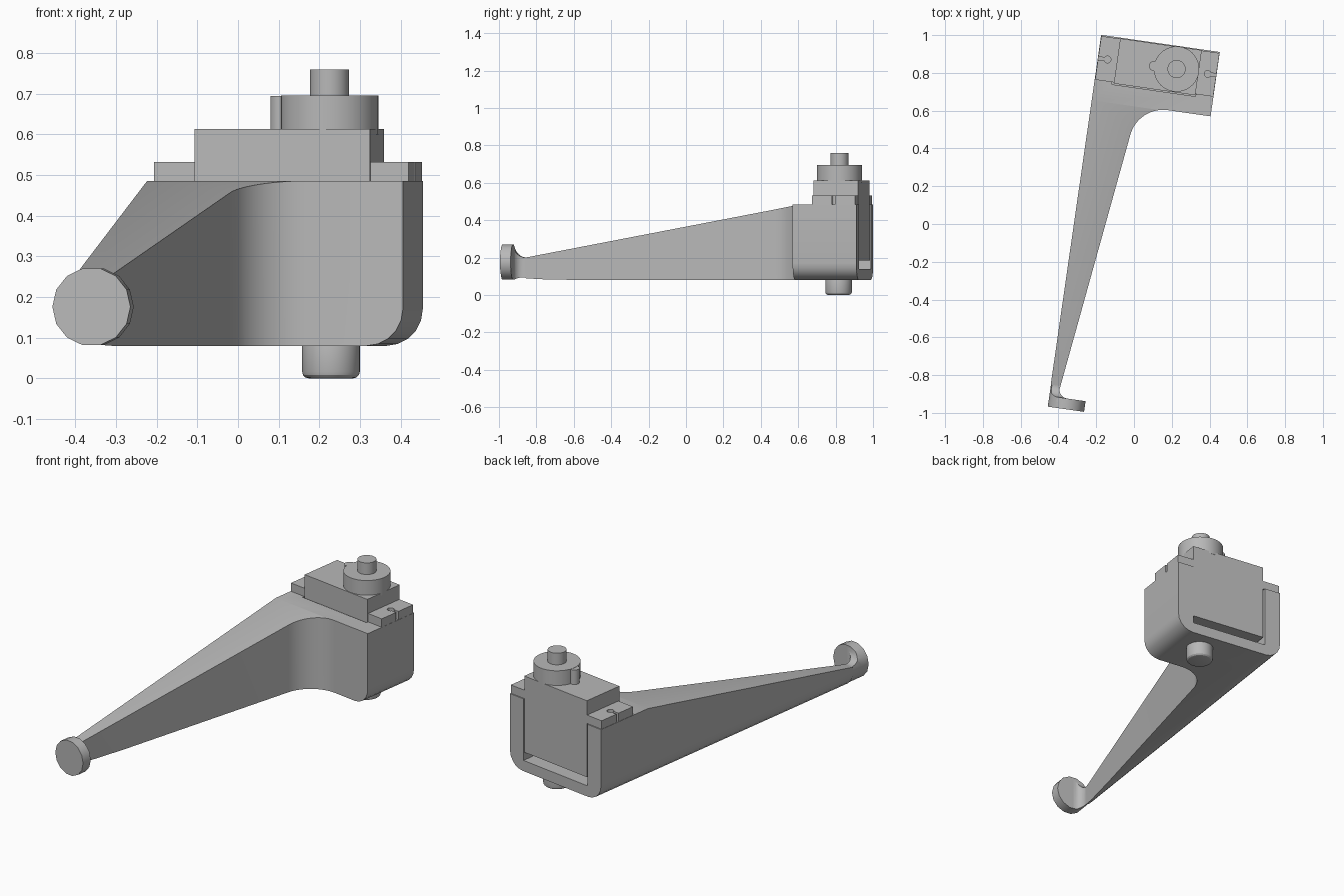
import bpy, bmesh
from math import radians, sin, cos

TURN = radians(-8.2)   # the whole bracket stands turned about z

if "Cube" in bpy.data.objects:
    bpy.data.objects.remove(bpy.data.objects["Cube"])

grey = bpy.data.materials.new("plain_grey")
grey.use_nodes = True
grey.diffuse_color = (0.48, 0.48, 0.48, 1)
grey.node_tree.nodes["Principled BSDF"].inputs["Base Color"].default_value = grey.diffuse_color


def arc(cx, cy, r, start, end, steps):
    angles = [radians(start + (end - start) * i / steps) for i in range(steps + 1)]
    return [(cx + r * cos(a), cy + r * sin(a)) for a in angles]


def circle(cx, cy, r, sides):
    return arc(cx, cy, r, 0, 360, sides)[:-1]


def rect(x0, x1, y0, y1):
    return [(x0, y0), (x1, y0), (x1, y1), (x0, y1)]


def prism(name, points, axis, low, high):
    """Extrude a flat outline along one axis."""
    place = {"x": lambda p, t: (t, p[0], p[1]),
             "y": lambda p, t: (p[0], t, p[1]),
             "z": lambda p, t: (p[0], p[1], t)}[axis]
    bm = bmesh.new()
    ends = [[bm.verts.new(place(p, t)) for p in points] for t in (low, high)]
    for ring in ends:
        bm.faces.new(ring)
    for i in range(len(points)):
        j = (i + 1) % len(points)
        bm.faces.new((ends[0][i], ends[0][j], ends[1][j], ends[1][i]))
    bmesh.ops.recalc_face_normals(bm, faces=bm.faces)
    mesh = bpy.data.meshes.new(name)
    bm.to_mesh(mesh)
    bm.free()
    obj = bpy.data.objects.new(name, mesh)
    bpy.context.collection.objects.link(obj)
    mesh.materials.append(grey)
    return obj


def activate(obj):
    bpy.ops.object.select_all(action="DESELECT")
    obj.select_set(True)
    bpy.context.view_layer.objects.active = obj


def combine(obj, operation, *tools):
    activate(obj)
    for tool in tools:
        mod = obj.modifiers.new("shape", "BOOLEAN")
        mod.operation, mod.object, mod.solver = operation, tool, "EXACT"
        bpy.ops.object.modifier_apply(modifier=mod.name)
        bpy.data.objects.remove(tool)
    return obj


# Plan and side outlines shared by the arm and its tip
plan = ([(-.33, .966), (-.33, -.99), (-.22, -.99)]
        + arc(-.22, -.92, .045, 270, 180, 6)
        + arc(.092, .442, .18, 172.7, 90, 16)
        + [(.33, .622), (.33, .966)])
side = ([(1.1, .03), (-.99, .03), (-.99, .26)]
        + arc(-.905, .26, .06, 180, 270, 6)
        + [(.617, .485), (1.1, .485)])
section = (arc(-.225, .17, .09, 180, 270, 5) + arc(.23, .17, .09, 270, 360, 5)
           + [(.32, .6), (-.315, .6)])
pad_shape = circle(-.217, .176, .097, 14)

# Bracket: housing and tapering arm, with a pocket open to the back and top
bracket = combine(prism("bracket", plan, "z", 0, .7), "INTERSECT",
                  prism("side_tool", side, "x", -.5, .5),
                  prism("section_tool", section, "y", -.905, 1.2))
combine(bracket, "DIFFERENCE",
        prism("pocket_tool", rect(-.222, .226, .715, 1.1), "z", .14, .8))

# Flared arm tip and round end pad
tip = combine(prism("arm_tip", plan, "z", 0, .7), "INTERSECT",
              prism("side_tool", side, "x", -.5, .5),
              prism("pad_tool", pad_shape, "y", -1.1, -.9))
pad = prism("end_pad", pad_shape, "y", -1.022, -.965)

# Motor body and mounting flange with keyhole slots
body = prism("motor_body", rect(-.212, .224, .721, .962), "z", .185, .613)
flange = prism("mounting_flange", rect(-.313, .319, .727, .96), "z", .485, .532)
for hole_x, edge_x in ((-.263, -.4), (.273, .4)):
    x0, x1 = sorted((hole_x, edge_x))
    combine(flange, "DIFFERENCE",
            prism("hole_tool", circle(hole_x, .842, .018, 16), "z", .4, .6),
            prism("slot_tool", rect(x0, x1, .834, .85), "z", .4, .6))

# Gear boss with side lobe, output shaft and lower pivot peg
boss = prism("gear_boss", circle(.106, .844, .12, 40), "z", .6, .695)
lobe = prism("boss_lobe", circle(-.014, .843, .027, 20), "z", .6, .694)
shaft = prism("output_shaft", circle(.106, .844, .048, 28), "z", .68, .76)
peg = prism("pivot_peg", circle(.11, .84, .071, 32), "z", 0, .1)
bevel = peg.modifiers.new("rounded_rim", "BEVEL")
bevel.width, bevel.segments = .016, 3
bevel.limit_method, bevel.angle_limit = "ANGLE", radians(40)
activate(peg)
bpy.ops.object.modifier_apply(modifier=bevel.name)

# Turn every part into place and shade round surfaces smoothly
for part in (bracket, tip, pad, body, flange, boss, lobe, shaft, peg):
    part.rotation_euler.z = TURN
    activate(part)
    bpy.ops.object.shade_smooth_by_angle(angle=radians(28))
